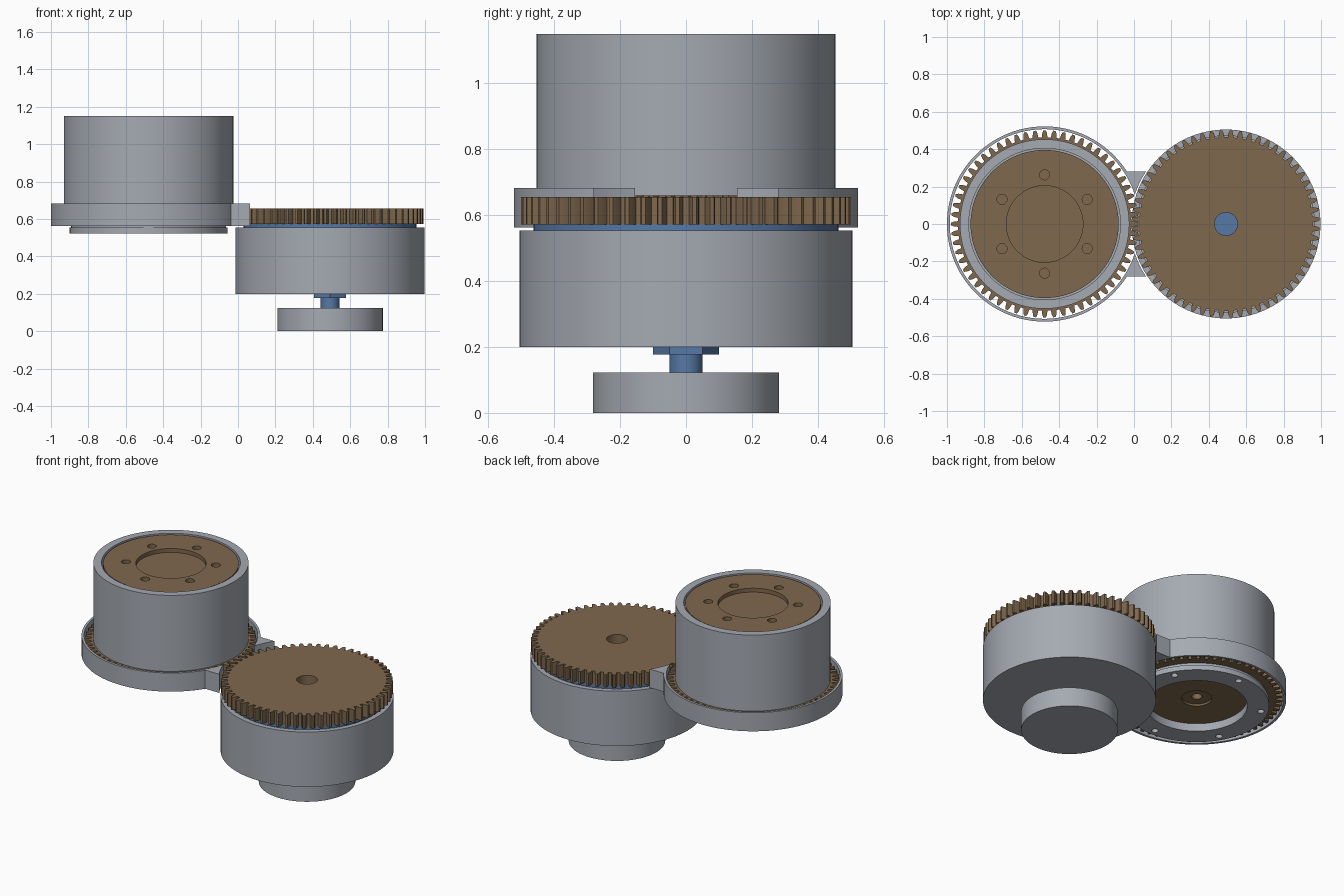
import bpy, bmesh, math

if "Cube" in bpy.data.objects:
    bpy.data.objects.remove(bpy.data.objects["Cube"])

LX, RX = -0.478, 0.492      # axes of the two wheels
TEETH = 60


def material(name, rgb):
    m = bpy.data.materials.new(name)
    m.diffuse_color = (*rgb, 1)
    m.use_nodes = True
    m.node_tree.nodes["Principled BSDF"].inputs["Base Color"].default_value = m.diffuse_color
    return m


GREY = material("metal grey", (0.376, 0.402, 0.445))
BROWN = material("bronze brown", (0.212, 0.138, 0.076))
BLUE = material("steel blue", (0.093, 0.188, 0.376))


def finish(bm, name, mat, loc=(0, 0, 0)):
    bmesh.ops.remove_doubles(bm, verts=bm.verts, dist=1e-5)
    bmesh.ops.recalc_face_normals(bm, faces=bm.faces)
    me = bpy.data.meshes.new(name)
    bm.to_mesh(me)
    bm.free()
    if mat:
        me.materials.append(mat)
    ob = bpy.data.objects.new(name, me)
    ob.location = loc
    bpy.context.collection.objects.link(ob)
    return ob


def prism(name, outline, z0, z1, mat, x=0):
    """Extrude a flat outline between two heights."""
    bm = bmesh.new()
    face = bm.faces.new([bm.verts.new((px, py, z0)) for px, py in outline])
    ext = bmesh.ops.extrude_face_region(bm, geom=[face])
    verts = [v for v in ext["geom"] if isinstance(v, bmesh.types.BMVert)]
    bmesh.ops.translate(bm, verts=verts, vec=(0, 0, z1 - z0))
    return finish(bm, name, mat, (x, 0, 0))


def circle(r, n=96, cx=0, cy=0, turn=0):
    return [(cx + r * math.cos(turn + 2 * math.pi * i / n),
             cy + r * math.sin(turn + 2 * math.pi * i / n)) for i in range(n)]


def disc(name, r, z0, z1, mat, x=0, n=96, y=0, turn=0):
    return prism(name, circle(r, n, 0, y, turn), z0, z1, mat, x)


def lathe(name, profile, mat, x):
    """Spin a closed (radius, height) profile about the vertical axis."""
    bm = bmesh.new()
    verts = [bm.verts.new((r, 0, z)) for r, z in profile]
    edges = [bm.edges.new((verts[i - 1], verts[i])) for i in range(len(verts))]
    bmesh.ops.spin(bm, geom=verts + edges, cent=(0, 0, 0), axis=(0, 0, 1),
                   angle=2 * math.pi, steps=96, use_merge=True)
    return finish(bm, name, mat, (x, 0, 0))


def ring(name, r0, r1, z0, z1, mat, x):
    return lathe(name, [(r0, z0), (r1, z0), (r1, z1), (r0, z1)], mat, x)


def boolean(ob, other, op="DIFFERENCE"):
    mod = ob.modifiers.new("cut", "BOOLEAN")
    mod.operation, mod.object, mod.solver = op, other, "EXACT"
    bpy.context.view_layer.objects.active = ob
    bpy.ops.object.modifier_apply(modifier=mod.name)
    bpy.data.objects.remove(other)


def bolt_holes(ob, radius, r, z0, z1):
    for k in range(6):
        a = math.radians(30 + 60 * k)
        boolean(ob, prism("hole_cutter", circle(r, 20, radius * math.cos(a), radius * math.sin(a)),
                          z0, z1, None, ob.location.x))


def gear(name, z0, z1, x, phase):
    """Spur gear with tapered teeth."""
    step = 2 * math.pi / TEETH
    pts = []
    for i in range(TEETH):
        for f, r in ((-0.32, 0.464), (-0.24, 0.487), (-0.12, 0.501),
                     (0.12, 0.501), (0.24, 0.487), (0.32, 0.464)):
            a = phase + (i + f) * step
            pts.append((r * math.cos(a), r * math.sin(a)))
    return prism(name, pts, z0, z1, BROWN, x)


# Left wheel: toothed gear with a stepped centre bore underneath
left_gear = gear("left_gear", 0.572, 0.66, LX, 0)
boolean(left_gear, disc("bore_cutter", 0.088, 0.5, 0.585, None, LX, 48))
boolean(left_gear, disc("bore_cutter", 0.03, 0.5, 0.64, None, LX, 32))

# Tall drum with an open rim
lathe("drum_housing", [(0.405, 1.10), (0.405, 1.15), (0.453, 1.15), (0.453, 0.66),
                       (0.38, 0.66), (0.38, 1.10)], GREY, LX)

# Drum lid with a round recess and six holes
lid = disc("drum_lid", 0.396, 1.09, 1.145, BROWN, LX)
boolean(lid, disc("recess_cutter", 0.205, 1.12, 1.2, None, LX, 64))
bolt_holes(lid, 0.263, 0.027, 1.11, 1.2)

# Retaining ring below the left gear
retainer = ring("lower_retainer", 0.295, 0.423, 0.522, 0.555, GREY, LX)
bolt_holes(retainer, 0.38, 0.02, 0.5, 0.6)
ring("retainer_spacer", 0.295, 0.345, 0.55, 0.575, GREY, LX)
ring("retainer_outer_spacer", 0.405, 0.415, 0.55, 0.575, GREY, LX)

# Guard around the left gear, with a bracket opened for the right gear
guard = ring("gear_guard", 0.507, 0.522, 0.562, 0.682, GREY, LX)
bracket = prism("guard_bracket", [(-0.08, -0.28), (0.065, -0.28), (0.065, 0.28), (-0.08, 0.28)],
                0.562, 0.682, GREY)
boolean(bracket, disc("inner_cutter", 0.515, 0.5, 0.8, None, LX))
for part in (guard, bracket):
    boolean(part, disc("mesh_cutter", 0.512, 0.5, 0.8, None, RX))

# Right wheel: gear with centre bore, meshing half a tooth out of step
right_gear = gear("right_gear", 0.572, 0.655, RX, math.pi / TEETH)
boolean(right_gear, disc("bore_cutter", 0.061, 0.5, 0.8, None, RX, 48))

# Right housing cup and the blue rotor in it
lathe("right_housing", [(0, 0.20), (0.505, 0.20), (0.505, 0.553), (0.472, 0.553),
                        (0.472, 0.50), (0, 0.50)], GREY, RX)
disc("rotor", 0.463, 0.48, 0.574, BLUE, RX)

# Hexagonal nut, shaft and foot
disc("shaft_nut", 0.10, 0.177, 0.203, BLUE, RX, 6, turn=math.pi / 6)
disc("shaft", 0.05, 0.115, 0.185, BLUE, RX, 48)
disc("foot", 0.282, 0, 0.123, GREY, RX)

# Smooth the round walls, keep edges sharp
bpy.ops.object.select_all(action="DESELECT")
for ob in bpy.context.scene.objects:
    ob.select_set(True)
    bpy.context.view_layer.objects.active = ob
bpy.ops.object.shade_smooth_by_angle(angle=math.radians(20))
